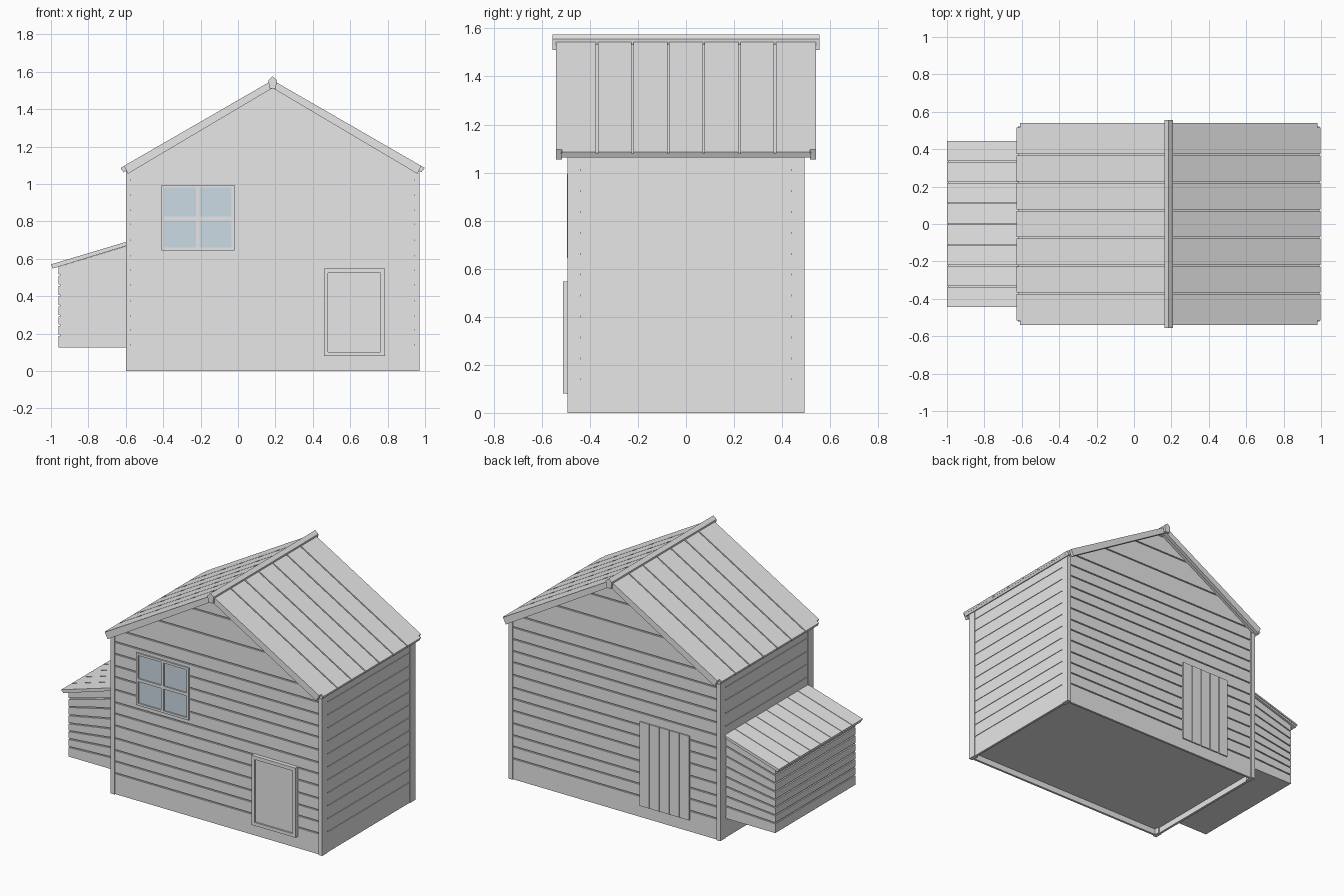
import bpy, bmesh

if "Cube" in bpy.data.objects:
    bpy.data.objects.remove(bpy.data.objects["Cube"])


def material(name, rgb):
    m = bpy.data.materials.new(name)
    m.diffuse_color = (*rgb, 1)
    m.use_nodes = True
    m.node_tree.nodes["Principled BSDF"].inputs["Base Color"].default_value = m.diffuse_color
    return m


WOOD = material("pale grey wood", (0.8, 0.8, 0.8))
GLASS = material("blue glass", (0.60, 0.71, 0.775))


class Part:
    """Collects prisms and boxes into one named object."""

    def __init__(self, name, mat=WOOD):
        self.name, self.mat, self.bm = name, mat, bmesh.new()

    def prism(self, pts, axis, a, b):
        # axis y: pts are (x, z); axis x: pts are (y, z)
        def co(p, t):
            return (p[0], t, p[1]) if axis == 'y' else (t, p[0], p[1])
        lo = [self.bm.verts.new(co(p, a)) for p in pts]
        hi = [self.bm.verts.new(co(p, b)) for p in pts]
        self.bm.faces.new(lo)
        self.bm.faces.new(hi[::-1])
        n = len(pts)
        for i in range(n):
            j = (i + 1) % n
            self.bm.faces.new((lo[j], lo[i], hi[i], hi[j]))

    def box(self, x0, x1, y0, y1, z0, z1):
        self.prism([(x0, z0), (x1, z0), (x1, z1), (x0, z1)], 'y', y0, y1)

    def done(self):
        bmesh.ops.recalc_face_normals(self.bm, faces=self.bm.faces)
        me = bpy.data.meshes.new(self.name)
        self.bm.to_mesh(me)
        self.bm.free()
        me.materials.append(self.mat)
        bpy.context.collection.objects.link(bpy.data.objects.new(self.name, me))


CX, SLOPE, TOP, GAP = 0.185, 0.577, 1.555, 0.004


def roof_z(x, drop=0.0):
    return TOP - drop - SLOPE * abs(x - CX)


# House core behind the boards, with the floor raised a little
p = Part("house_core")
xl, xr = -0.592, 0.962
p.prism([(xl, 0.04), (xr, 0.04), (xr, roof_z(xr, 0.026)), (CX, TOP - 0.026),
         (xl, roof_z(xl, 0.026))], 'y', -0.477, 0.477)
p.done()

# Front and back boards, clipped to the gable
front_z = [0, 0.14, 0.22, 0.295, 0.375, 0.46, 0.54, 0.615, 0.70, 0.785,
           0.86, 0.94, 1.02, 1.105, 1.25, 1.40, 1.525]
HALF, PEAK = 0.757, 1.53
KINK = PEAK - SLOPE * HALF
for name, y0, y1 in (("front_boards", -0.485, -0.47), ("back_boards", 0.47, 0.485)):
    p = Part(name)
    for a, b in zip(front_z, front_z[1:]):
        a, b = (a + GAP if a else 0), b - GAP
        levels = [a, KINK, b] if a < KINK < b else [a, b]
        w = [(min(HALF, (PEAK - z) / SLOPE), z) for z in levels]
        p.prism([(CX + h, z) for h, z in w] + [(CX - h, z) for h, z in reversed(w)],
                'y', y0, y1)
    p.done()

# Side boards
side_z = [0] + [0.14 + 0.087 * i for i in range(11)] + [1.08]
for name, x0, x1 in (("left_boards", -0.596, -0.58), ("right_boards", 0.95, 0.966)):
    p = Part(name)
    for a, b in zip(side_z, side_z[1:]):
        p.box(x0, x1, -0.44, 0.44, a + GAP if a else 0, b - GAP)
    p.done()

# Corner posts
p = Part("corner_posts")
for x in (-0.6, 0.942):
    for y in (-0.493, 0.438):
        p.box(x, x + 0.028, y, y + 0.055, 0, 1.075)
p.done()

# Roof: underlay, planks and gable trim on each slope
roof_y = [-0.52, -0.37, -0.222, -0.074, 0.074, 0.222, 0.37, 0.52]
for side, s in (("left", -1), ("right", 1)):
    def slab(reach, d0, d1):
        e = CX + s * reach
        return [(CX, TOP - d0), (e, roof_z(e, d0)),
                (e - s * 0.5 * (d1 - d0), roof_z(e, d1)), (CX, TOP - d1)]
    p = Part(side + "_roof")
    p.prism(slab(0.806, 0.01, 0.028), 'y', -0.52, 0.52)
    for a, b in zip(roof_y, roof_y[1:]):
        p.prism(slab(0.812, 0, 0.012), 'y', a + GAP, b - GAP)
    p.done()
    p = Part(side + "_gable_trim")
    for y in (-0.54, 0.516):
        p.prism(slab(0.795, 0, 0.042), 'y', y, y + 0.024)
    p.done()

# Ridge cap
p = Part("ridge_cap")
p.prism([(0.168, 1.51), (0.202, 1.51), (0.208, 1.555), (CX, 1.575), (0.162, 1.555)],
        'y', -0.555, 0.555)
p.done()

# Window frame bars and panes
p = Part("window_frame")
for x0, x1 in ((-0.41, -0.395), (-0.225, -0.205), (-0.035, -0.02)):
    p.box(x0, x1, -0.495, -0.48, 0.645, 0.995)
for z0, z1 in ((0.645, 0.66), (0.805, 0.825), (0.98, 0.995)):
    for x0, x1 in ((-0.395, -0.225), (-0.205, -0.035)):
        p.box(x0, x1, -0.495, -0.48, z0, z1)
p.done()
p = Part("window_panes", GLASS)
for x0, x1 in ((-0.395, -0.225), (-0.205, -0.035)):
    for z0, z1 in ((0.66, 0.805), (0.825, 0.98)):
        p.box(x0, x1, -0.487, -0.48, z0, z1)
p.done()

# Front hatch: frame and recessed panel
p = Part("front_hatch")
for x0, x1 in ((0.46, 0.482), (0.763, 0.785)):
    p.box(x0, x1, -0.512, -0.48, 0.08, 0.547)
for z0, z1 in ((0.08, 0.102), (0.523, 0.547)):
    p.box(0.482, 0.763, -0.512, -0.48, z0, z1)
p.box(0.482, 0.763, -0.502, -0.48, 0.102, 0.523)
p.done()

# Back door of upright planks
p = Part("back_door")
for i in range(5):
    x = -0.37 + 0.075 * i
    p.box(x, x + 0.069, 0.48, 0.494, 0.078, 0.642)
p.box(-0.365, -0.005, 0.48, 0.488, 0.08, 0.64)
p.done()

# Nest box: core and boards that fan out towards the house
p = Part("nest_box")
p.prism([(-0.952, 0.13), (-0.59, 0.13), (-0.59, 0.665), (-0.952, 0.556)], 'y', -0.417, 0.417)
cuts = [0, 0.15, 0.275, 0.395, 0.515, 0.64, 0.77, 0.895, 1]
for a, b in zip(cuts, cuts[1:]):
    def z(f, h, d):
        return 0.125 + f * h + (d if 0 < f < 1 else 0)
    p.prism([(-0.96, z(a, 0.432, GAP)), (-0.59, z(a, 0.545, GAP)),
             (-0.59, z(b, 0.545, -GAP)), (-0.96, z(b, 0.432, -GAP))], 'y', -0.425, 0.425)
p.done()

# Nest box lid planks over an underlay
p = Part("nest_lid")
def lid(x, t, b):
    return [(x, 0.57 - t), (x + 0.005, 0.57 - b), (-0.59, 0.693 - b), (-0.59, 0.693 - t)]
p.prism(lid(-0.995, 0.008, 0.022), 'y', -0.44, 0.44)
for i in range(8):
    y = -0.445 + 0.11125 * i
    p.prism(lid(-1.0, 0, 0.01), 'y', y + (0.002 if i else 0), y + 0.11125 - (0.002 if i < 7 else 0))
p.done()
